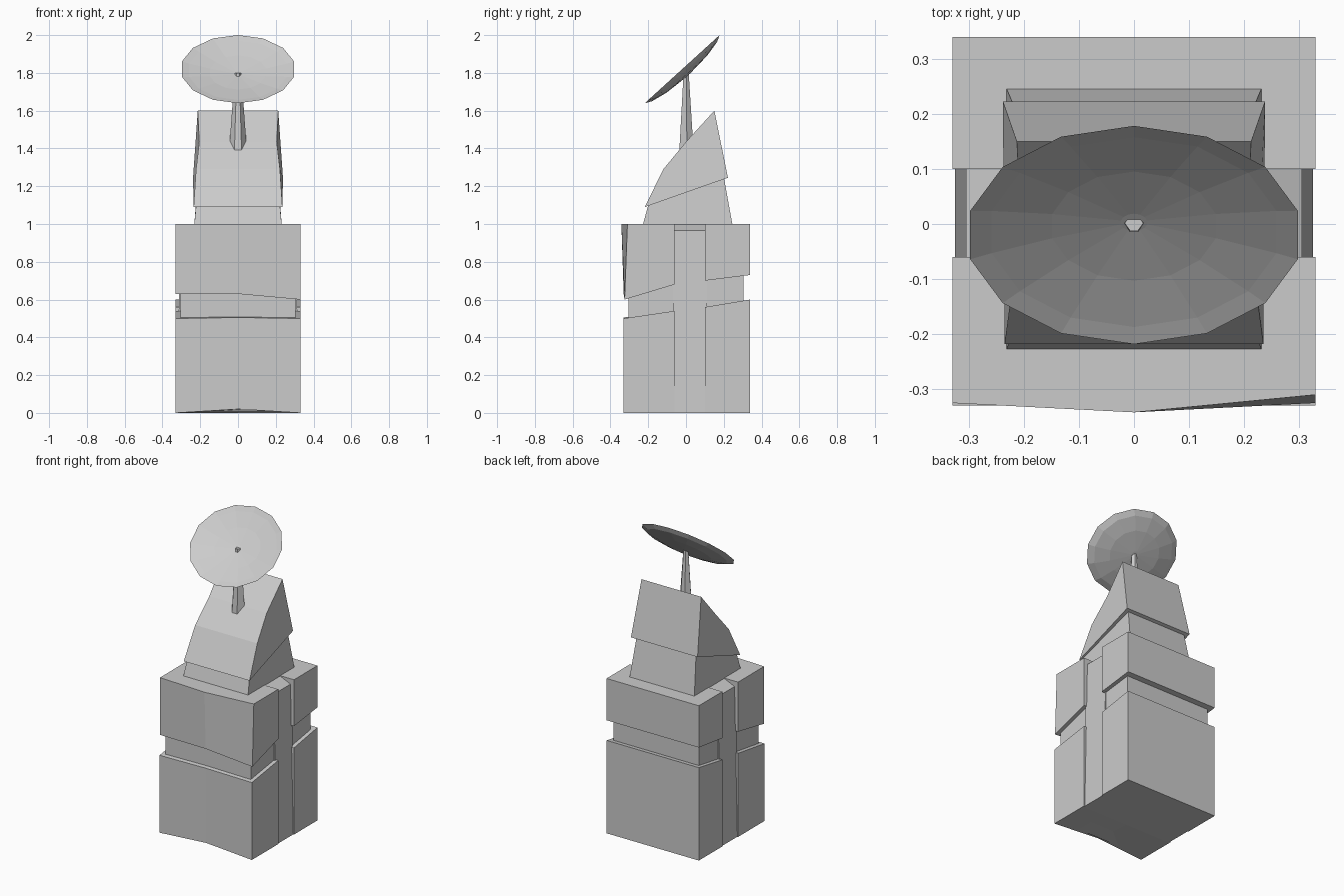
import bpy, bmesh, math
from mathutils import Matrix

if "Cube" in bpy.data.objects:
    bpy.data.objects.remove(bpy.data.objects["Cube"])


def loft(name, sections):
    """Skin a run of matching point loops and cap both ends."""
    bm = bmesh.new()
    rows = [[bm.verts.new(p) for p in s] for s in sections]
    n = len(rows[0])
    for a, b in zip(rows, rows[1:]):
        for i in range(n):
            j = (i + 1) % n
            bm.faces.new((a[i], a[j], b[j], b[i]))
    bm.faces.new(rows[0][::-1])
    bm.faces.new(rows[-1])
    bmesh.ops.recalc_face_normals(bm, faces=bm.faces)
    mesh = bpy.data.meshes.new(name)
    bm.to_mesh(mesh)
    bm.free()
    obj = bpy.data.objects.new(name, mesh)
    bpy.context.collection.objects.link(obj)
    return obj


def slab(name, profiles):
    """Loft y-z profiles keyed by their x position."""
    return loft(name, [[(x, y, z) for y, z in p] for x, p in profiles])


def mirrored(name, half):
    """Solid whose right side points (x, y, z) are mirrored to the left."""
    return loft(name, [[(-x, y, z) for x, y, z in half], half])


W = 0.33

# recessed core, its flanks forming the floor of the side channels
slab("base_core", [
    (-0.305, [(-0.305, 0.01), (0.305, 0.01), (0.305, 0.965), (-0.305, 0.965)]),
    (-0.23, [(-0.305, 0.01), (0.305, 0.01), (0.305, 0.998), (-0.305, 0.998)]),
    (0.23, [(-0.305, 0.01), (0.305, 0.01), (0.305, 0.998), (-0.305, 0.998)]),
    (0.305, [(-0.305, 0.01), (0.305, 0.01), (0.305, 0.965), (-0.305, 0.965)])])
mirrored("channel_floor", [(0.325, -0.07, 0), (0.325, 0.11, 0),
                           (0.305, 0.11, 0.965), (0.305, -0.07, 0.965)])

# lower stone blocks, front and back of the side channel
low = [(-0.33, 0), (-0.06, 0), (-0.06, 0.54), (-0.33, 0.50)]
slab("lower_front_block", [
    (-W, low),
    (0, [(-0.325, 0.02), (-0.06, 0), (-0.06, 0.54), (-0.33, 0.505)]),
    (W, low)])
back = [(0.10, 0), (0.34, 0), (0.34, 0.60), (0.10, 0.56)]
slab("lower_back_block", [(-W, back), (W, back)])

# upper stone blocks
slab("upper_front_block", [
    (-W, [(-0.325, 0.63), (-0.06, 0.68), (-0.06, 1), (-0.325, 1)]),
    (0, [(-0.33, 0.63), (-0.06, 0.68), (-0.06, 1), (-0.342, 1)]),
    (W, [(-0.325, 0.60), (-0.06, 0.68), (-0.06, 1), (-0.31, 1)])])
back = [(0.10, 0.70), (0.34, 0.73), (0.34, 1), (0.10, 1)]
slab("upper_back_block", [(-W, back), (W, back)])

# stepped plinth and sloping wedge
mirrored("wedge_foot", [(0.232, -0.23, 0.99), (0.232, 0.247, 0.99),
                        (0.212, 0.20, 1.25), (0.222, -0.20, 1.10)])
mirrored("wedge", [(0.235, -0.218, 1.09), (0.238, 0.222, 1.245),
                   (0.213, 0.15, 1.60), (0.205, 0.0, 1.435),
                   (0.222, -0.12, 1.29)])

# tapering six-sided stem
ring = [(-0.4, -0.75), (0.4, -0.75), (1, 0.1), (0.4, 0.85), (-0.4, 0.85), (-1, 0.1)]
loft("stem", [[(x * r, y * r, z) for x, y in ring]
              for r, z in ((0.047, 1.39), (0.017, 1.80))])

# shallow tilted dish: outer shell, then inner bowl
N = 14
rings = [(0.08, -0.045), (0.55, -0.036), (0.87, -0.018), (1.0, 0.0),
         (0.87, -0.008), (0.50, -0.024), (0.08, -0.034)]
dish = loft("dish", [[(0.305 * r * math.sin(2 * math.pi * i / N),
                       0.268 * r * math.cos(2 * math.pi * i / N), h)
                      for i in range(N)] for r, h in rings])
dish.data.transform(Matrix.Translation((0, -0.02, 1.82)) @
                    Matrix.Rotation(math.radians(42.3), 4, 'X'))
